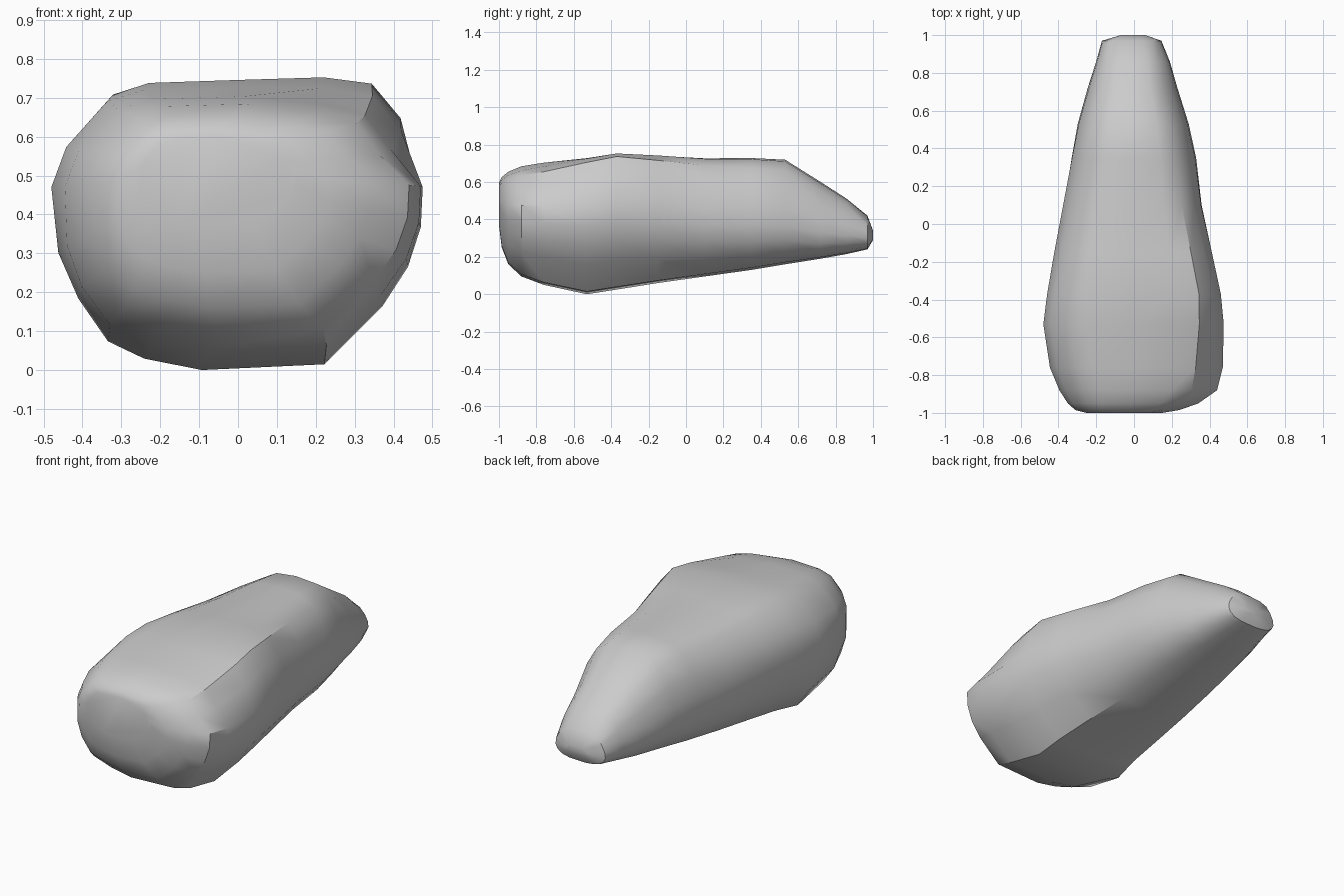
import bpy, bmesh, math

if "Cube" in bpy.data.objects:
    bpy.data.objects.remove(bpy.data.objects["Cube"])

# Blunt-end cross-section, normalised (u across -1..1, v up 0..1)
BODY = [(-.19, 0), (-.5, .04), (-.67, .1), (-.83, .25), (-.95, .41), (-1, .64),
        (-.92, .78), (-.7, .94), (-.5, .98), (0, .99), (.48, 1), (.75, .98),
        (.91, .86), (1, .64), (.99, .5), (.92, .36), (.78, .22), (.47, .02)]
# Tapered-end cross-section: domed top, low widest line
TAIL = [(-.19, 0), (-.5, .03), (-.75, .08), (-.93, .2), (-1, .32), (-.97, .5),
        (-.86, .7), (-.68, .88), (-.4, .97), (0, 1), (.4, .98), (.66, .88),
        (.86, .7), (.97, .52), (1, .34), (.93, .2), (.75, .08), (.45, .02)]
# Stations along the rock: y, left, right, bottom, top
STATIONS = [(-1.0, -.25, .15, .37, .60), (-.985, -.31, .24, .25, .63),
            (-.95, -.35, .34, .16, .66), (-.88, -.395, .44, .095, .69),
            (-.76, -.445, .47, .05, .71), (-.53, -.48, .475, 0, .735),
            (-.37, -.46, .46, .025, .753), (-.15, -.425, .415, .06, .745),
            (.1, -.38, .36, .095, .73), (.35, -.335, .33, .13, .73),
            (.53, -.30, .29, .16, .72), (.72, -.245, .23, .19, .60),
            (.86, -.20, .19, .215, .51), (.97, -.17, .145, .24, .42),
            (1.0, -.07, .06, .29, .34)]


def clamp(t):
    return min(max(t, 0), 1)


def ring(bm, y, x0, x1, z0, z1):
    t = clamp((y + .4) / 1.1)       # blend towards the tapered end
    f = clamp((-.42 - y) / .4)      # blend towards the blunt end
    verts = []
    for (u0, v0), (u1, v1) in zip(BODY, TAIL):
        u, v = u0 + (u1 - u0) * t, v0 + (v1 - v0) * t
        if u > .4 and v > .8:       # worn upper right shoulder
            u, v = u * (1 - .1 * f), v - .1 * f * u
        if -.97 < u < -.6 and v < .5:   # fuller lower left corner
            u -= .09 * f * (1 if u > -.9 else .5)
        x = (x0 + x1) / 2 + u * (x1 - x0) / 2
        verts.append(bm.verts.new((x, y, z0 + v * (z1 - z0))))
    return verts


# Rock: loft the rings and cap both ends
bm = bmesh.new()
rings = [ring(bm, *s) for s in STATIONS]
n = len(BODY)
for a, b in zip(rings, rings[1:]):
    for i in range(n):
        j = (i + 1) % n
        bm.faces.new((a[i], a[j], b[j], b[i]))
bm.faces.new(rings[0])
bm.faces.new(rings[-1])
bmesh.ops.recalc_face_normals(bm, faces=bm.faces)
mesh = bpy.data.meshes.new("rock")
bm.to_mesh(mesh)
bm.free()
rock = bpy.data.objects.new("rock", mesh)
bpy.context.collection.objects.link(rock)
bpy.context.view_layer.objects.active = rock
rock.select_set(True)
bpy.ops.object.shade_smooth_by_angle(angle=math.radians(35))
